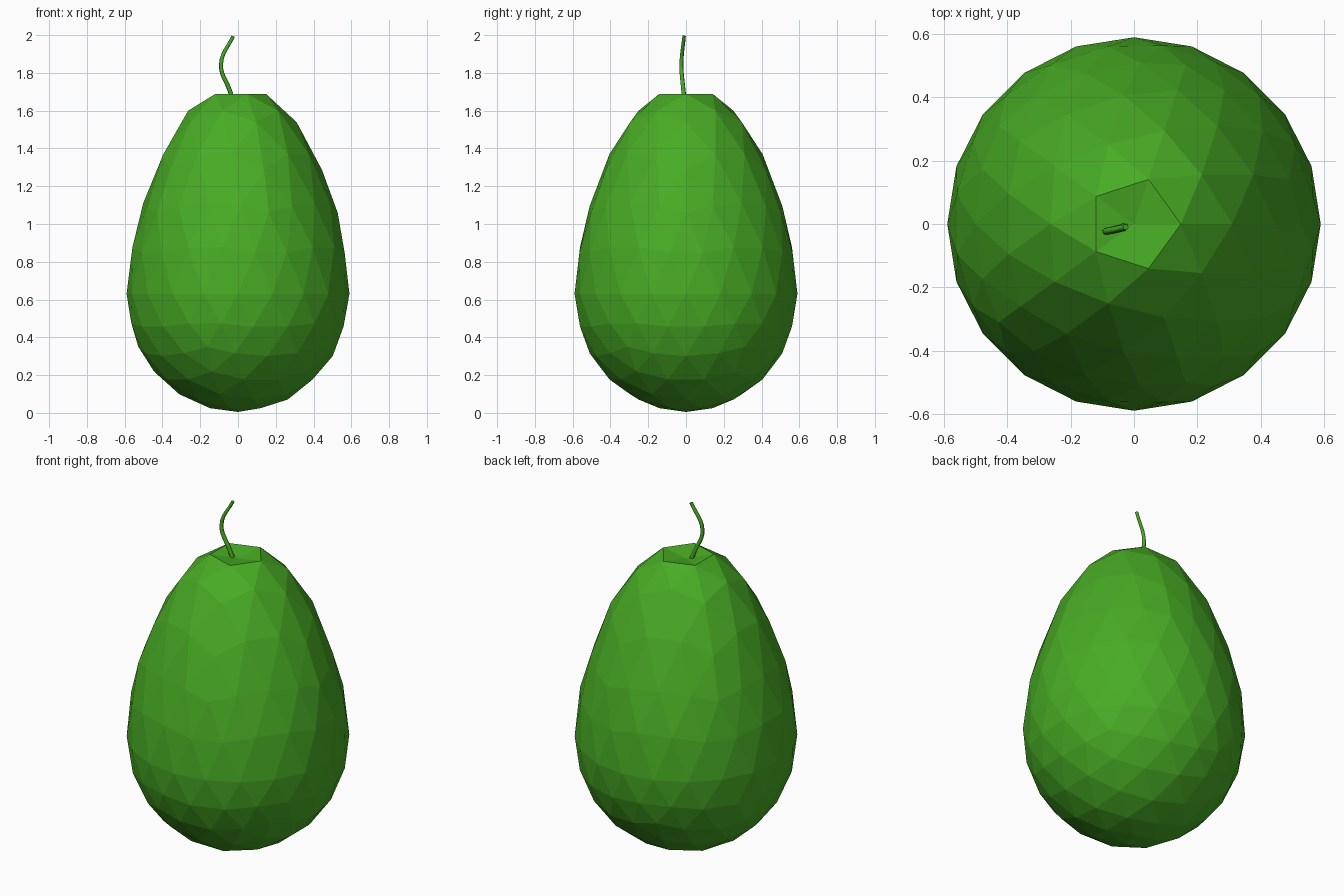
import bpy
from mathutils import Vector

if "Cube" in bpy.data.objects:
    bpy.data.objects.remove(bpy.data.objects["Cube"])

green = bpy.data.materials.new("green_skin")
green.diffuse_color = (0.065, 0.41, 0.018, 1)
green.use_nodes = True
green.node_tree.nodes["Principled BSDF"].inputs["Base Color"].default_value = green.diffuse_color

# Height profile: (sphere height, fruit height)
PROFILE = [(-1, 0.005), (0, 0.63), (0.187, 0.78), (0.447, 1.06), (0.526, 1.11),
           (0.675, 1.31), (0.8, 1.46), (0.851, 1.54), (0.962, 1.693), (1, 1.665)]


def fruit_height(s):
    for (a, za), (b, zb) in zip(PROFILE, PROFILE[1:]):
        if s <= b:
            return za + (zb - za) * (s - a) / (b - a)
    return PROFILE[-1][1]


# Faceted fruit body: icosphere stretched upward, with a dimple at the top
bpy.ops.mesh.primitive_ico_sphere_add(subdivisions=3, radius=1)
body = bpy.context.object
body.name = "fruit_body"
for v in body.data.vertices:
    x, y, s = v.co
    v.co = Vector((x * 0.59, y * 0.59, fruit_height(s)))
body.data.materials.append(green)

# Thin curved stem
curve = bpy.data.curves.new("stem", "CURVE")
curve.dimensions = "3D"
curve.bevel_depth = 0.012
curve.bevel_resolution = 1
curve.resolution_u = 6
curve.use_fill_caps = True
path = [(-0.025, -0.008, 1.655, 1.0), (-0.045, -0.014, 1.71, 1.0),
        (-0.09, -0.024, 1.845, 0.9), (-0.026, -0.010, 1.994, 0.8)]
spline = curve.splines.new("BEZIER")
spline.bezier_points.add(len(path) - 1)
for p, (x, y, z, r) in zip(spline.bezier_points, path):
    p.co = (x, y, z)
    p.radius = r
    p.handle_left_type = p.handle_right_type = "AUTO"
stem = bpy.data.objects.new("stem", curve)
bpy.context.collection.objects.link(stem)
curve.materials.append(green)
